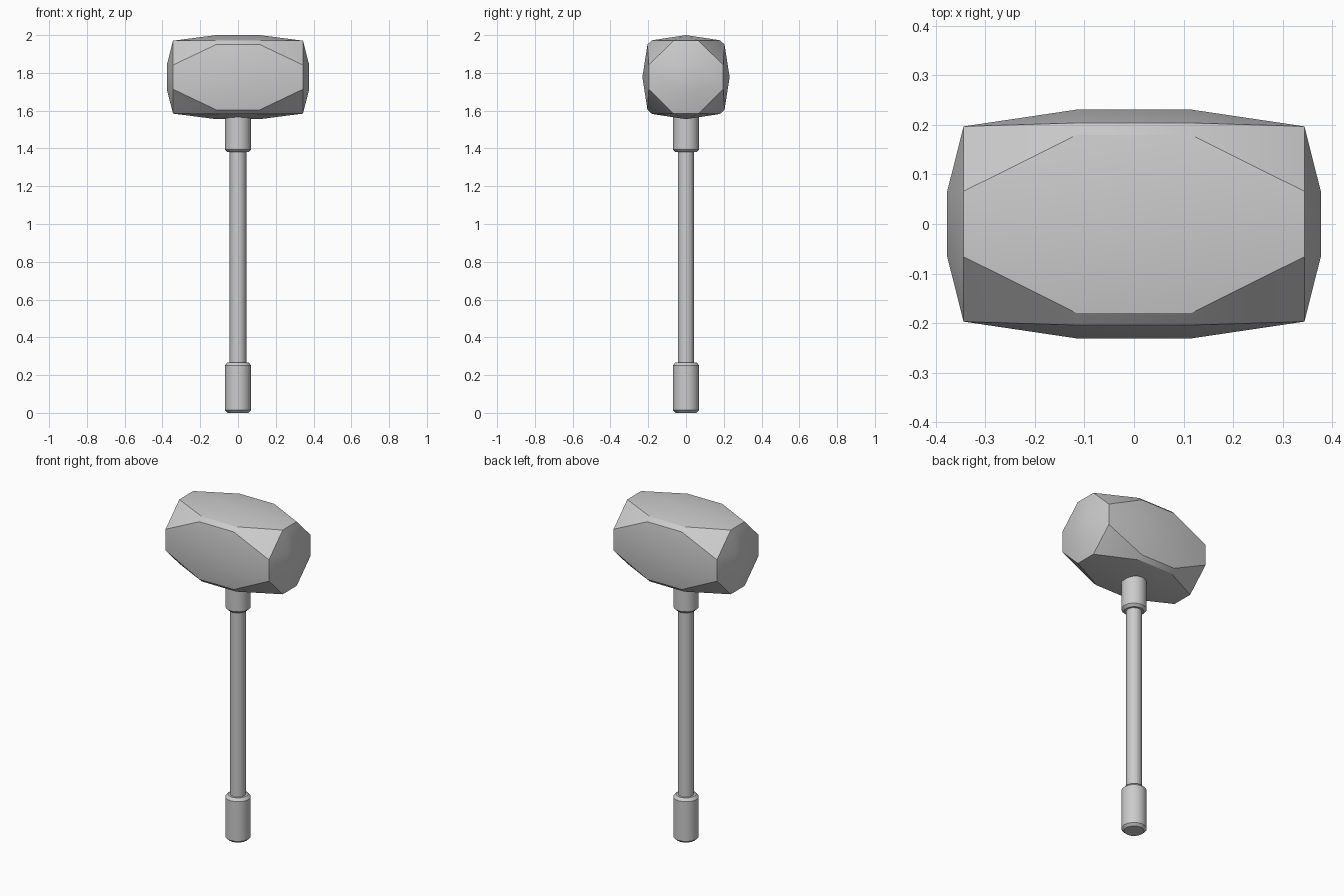
import bpy, bmesh
from math import cos, sin, pi, radians
from itertools import product

if "Cube" in bpy.data.objects:
    bpy.data.objects.remove(bpy.data.objects["Cube"])


def finish(name, bm, angle):
    bmesh.ops.recalc_face_normals(bm, faces=bm.faces)
    me = bpy.data.meshes.new(name)
    bm.to_mesh(me)
    bm.free()
    ob = bpy.data.objects.new(name, me)
    bpy.context.collection.objects.link(ob)
    bpy.ops.object.select_all(action='DESELECT')
    ob.select_set(True)
    bpy.context.view_layer.objects.active = ob
    bpy.ops.object.shade_smooth_by_angle(angle=radians(angle))
    return ob


def turned(name, profile, sides):
    """Closed solid turned about z from (radius, z) points."""
    bm = bmesh.new()
    rings = [[bm.verts.new((r * cos(2 * pi * i / sides), r * sin(2 * pi * i / sides), z))
              for i in range(sides)] for r, z in profile]
    for a, b in zip(rings, rings[1:]):
        for i in range(sides):
            j = (i + 1) % sides
            bm.faces.new((a[i], a[j], b[j], b[i]))
    bm.faces.new(rings[0])
    bm.faces.new(rings[-1])
    return finish(name, bm, 40)


# Handle: grip, shaft and collar
turned("grip", [(0.055, 0), (0.0695, 0.014), (0.0695, 0.252), (0.055, 0.268)], 16)
turned("shaft", [(0.044, 0.2), (0.044, 1.45)], 10)
turned("collar", [(0.055, 1.38), (0.0695, 1.394), (0.0695, 1.62)], 16)

# Head: faceted block, one octant mirrored to all eight and wrapped in a hull
octant = [
    (0.377, 0.066, 0.064),                            # striking face
    (0.344, 0.066, 0.193), (0.344, 0.197, 0.064),     # octagonal rim
    (0.115, 0.180, 0.195), (0.115, 0.204, 0.173),     # narrow long bevel
    (0.115, 0.0, 0.2225), (0.115, 0.231, 0.0),        # swollen middles
]
points = {(x * sx, y * sy, z * sz + 1.7775)
          for x, y, z in octant for sx, sy, sz in product((1, -1), repeat=3)}
bm = bmesh.new()
for p in sorted(points):
    bm.verts.new(p)
bmesh.ops.convex_hull(bm, input=bm.verts)
finish("hammer_head", bm, 28)
